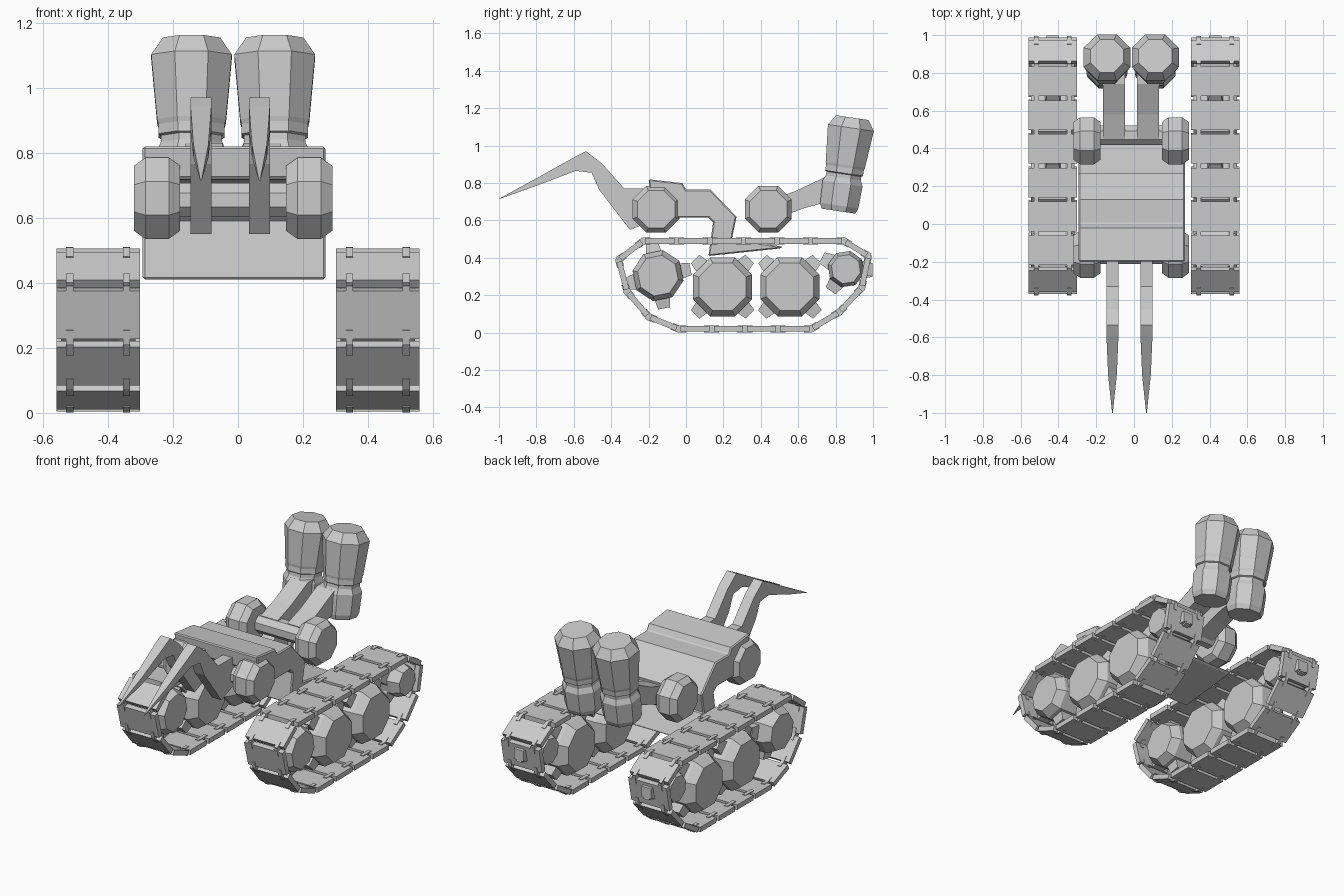
import bpy, bmesh, math
from mathutils import Matrix, Vector

cube = bpy.data.objects.get("Cube")
if cube:
    bpy.data.objects.remove(cube, do_unlink=True)

grey = bpy.data.materials.new("plain grey")
grey.use_nodes = True
COLOUR = (0.6, 0.6, 0.6, 1)
grey.diffuse_color = COLOUR
grey.node_tree.nodes["Principled BSDF"].inputs["Base Color"].default_value = COLOUR
CX = -0.015  # the hull sits slightly off the track centre


def finish(name, bm):
    bmesh.ops.recalc_face_normals(bm, faces=bm.faces)
    mesh = bpy.data.meshes.new(name)
    bm.to_mesh(mesh)
    bm.free()
    mesh.materials.append(grey)
    obj = bpy.data.objects.new(name, mesh)
    bpy.context.scene.collection.objects.link(obj)
    return obj


def loft(bm, rings):
    """Skin a list of equal-sized rings and cap both ends."""
    loops = [[bm.verts.new(p) for p in ring] for ring in rings]
    n = len(loops[0])
    for a, b in zip(loops, loops[1:]):
        for i in range(n):
            j = (i + 1) % n
            bm.faces.new((a[i], a[j], b[j], b[i]))
    bm.faces.new(loops[0])
    bm.faces.new(loops[-1])


def lathe(bm, profile, matrix, sides=8):
    """Faceted solid along local z; profile holds (height, apothem)."""
    step = 2 * math.pi / sides
    rings = []
    for h, r in profile:
        r /= math.cos(step / 2)
        rings.append([matrix @ Vector((r * math.cos((i + .5) * step),
                                       r * math.sin((i + .5) * step), h))
                      for i in range(sides)])
    loft(bm, rings)


def box(bm, centre, size, angle=0):
    m = (Matrix.Translation(centre) @ Matrix.Rotation(angle, 4, 'X')
         @ Matrix.Diagonal((*size, 1)))
    bmesh.ops.create_cube(bm, size=1, matrix=m)


def slab(name, points, x, half):
    """Side profile of (y, z) points extruded across x."""
    bm = bmesh.new()
    loft(bm, [[(x + s * half, y, z) for y, z in points] for s in (-1, 1)])
    return finish(name, bm)


def across(x, y, z, spin=0):
    """Place a lathe so that its axis runs along x."""
    return (Matrix.Translation((x, y, z)) @ Matrix.Rotation(spin, 4, 'X')
            @ Matrix.Rotation(math.pi / 2, 4, 'Y'))


def drum(half, chamfer, r, r_end):
    return [(-half, r_end), (chamfer - half, r), (half - chamfer, r), (half, r_end)]


# Track joints, clockwise around the loop
joints = [(0.845 - 0.179 * i, 0.49) for i in range(7)]
joints += [(-0.36, 0.39), (-0.315, 0.22), (-0.2, 0.085)]
joints += [(-0.04 + 0.1775 * i, 0.02) for i in range(5)]
joints += [(0.82, 0.11), (0.94, 0.24), (0.975, 0.41)]

# Wheels: y, z, apothem, spin, tooth angles
wheels = [(-0.15, 0.305, 0.128, 0.2, (0.2, 1.75, 3.4, 4.9)),
          (0.195, 0.245, 0.158, 0, (0.8, 2.35, 3.93, 5.5)),
          (0.555, 0.245, 0.158, 0, (0.8, 2.35, 3.93, 5.5)),
          (0.855, 0.34, 0.092, 0.15, (0.0, 2.7, 4.1))]

for side, label in ((1, "left"), (-1, "right")):
    x = side * 0.43
    # Track plates with hinge knuckles
    plates, hinges = bmesh.new(), bmesh.new()
    for i, (y0, z0) in enumerate(joints):
        y1, z1 = joints[(i + 1) % len(joints)]
        length = math.hypot(y1 - y0, z1 - z0)
        angle = math.atan2(z1 - z0, y1 - y0)
        box(plates, (x, (y0 + y1) / 2, (z0 + z1) / 2),
            (0.258, length - 0.022, 0.03), angle)
        for dx in (-0.0875, 0.0875):
            for t in (0.1, 0.9):
                box(hinges, (x + dx, y0 + (y1 - y0) * t, z0 + (z1 - z0) * t),
                    (0.022, 0.045, 0.038), angle)
    # Rear latch block
    box(hinges, (x, 0.975, 0.315), (0.035, 0.04, 0.04), 0.2)
    finish(label + "_track_plates", plates)
    finish(label + "_track_hinges", hinges)

    # Road wheels and their teeth
    bm = bmesh.new()
    for y, z, r, spin, teeth in wheels:
        lathe(bm, drum(0.115, 0.05, r, r * 0.8), across(x, y, z, spin))
        for a in teeth:
            m = (Matrix.Translation((x, y, z)) @ Matrix.Rotation(a - math.pi / 2, 4, 'X'))
            lathe(bm, [(r * 0.85, 0.045), (r + 0.05, 0.032)], m, 4)
    finish(label + "_wheels", bm)

    # Shoulder hubs
    for part, y in (("front", -0.16), ("rear", 0.44)):
        bm = bmesh.new()
        lathe(bm, drum(0.071, 0.035, 0.125, 0.1), across(CX + side * 0.234, y, 0.66))
        finish(f"{label}_{part}_hub", bm)

    # Front claw: top (y, z), bottom (y, z), half width
    sections = [(-0.17, 0.77, -0.17, 0.6, 0.032), (-0.33, 0.77, -0.3, 0.55, 0.032),
                (-0.45, 0.905, -0.465, 0.765, 0.032), (-0.535, 0.97, -0.505, 0.855, 0.032),
                (-0.59, 0.942, -0.59, 0.865, 0.032), (-0.8, 0.825, -0.8, 0.785, 0.023),
                (-1, 0.716, -1, 0.714, 0.002)]
    cx = -0.024 + side * 0.09
    bm = bmesh.new()
    loft(bm, [[(cx - w, yt, zt), (cx + w, yt, zt), (cx + w, yb, zb), (cx - w, yb, zb)]
              for yt, zt, yb, zb, w in sections])
    finish(label + "_claw", bm)

    # Rear arm
    slab(label + "_rear_arm", [(0.45, 0.71), (0.58, 0.755), (0.74, 0.83), (0.8, 0.83),
                               (0.8, 0.7), (0.72, 0.69), (0.63, 0.665), (0.48, 0.61)],
         CX + side * 0.09, 0.058)

    # Upright pod, tilted back
    bm = bmesh.new()
    m = (Matrix.Translation((CX + side * 0.128, 0.815, 0.65))
         @ Matrix.Rotation(math.radians(-8.5), 4, 'X'))
    lathe(bm, [(0, 0.092), (0.03, 0.103), (0.15, 0.108), (0.18, 0.094), (0.2, 0.094),
               (0.205, 0.102), (0.235, 0.102), (0.25, 0.106), (0.45, 0.124), (0.505, 0.088)], m)
    finish(label + "_pod", bm)

# Axles between the hubs
for part, y in (("front", -0.16), ("rear", 0.47)):
    bm = bmesh.new()
    lathe(bm, [(-0.2, 0.052), (0.2, 0.052)], across(CX, y, 0.655))
    finish(part + "_axle", bm)

# Hull with its lower tail plate
hull = slab("hull", [(-0.2, 0.82), (-0.02, 0.8), (0, 0.765), (0.13, 0.765), (0.27, 0.62),
                     (0.245, 0.5), (0.52, 0.46), (0.5, 0.45), (0.12, 0.41), (0.145, 0.59),
                     (0.12, 0.615), (-0.06, 0.615), (-0.1, 0.7), (-0.19, 0.72)], CX + 0.003, 0.281)
bevel = hull.modifiers.new("soft corners", 'BEVEL')
bevel.width = 0.012
bevel.segments = 1
bevel.limit_method = 'ANGLE'
bevel.angle_limit = math.radians(60)
